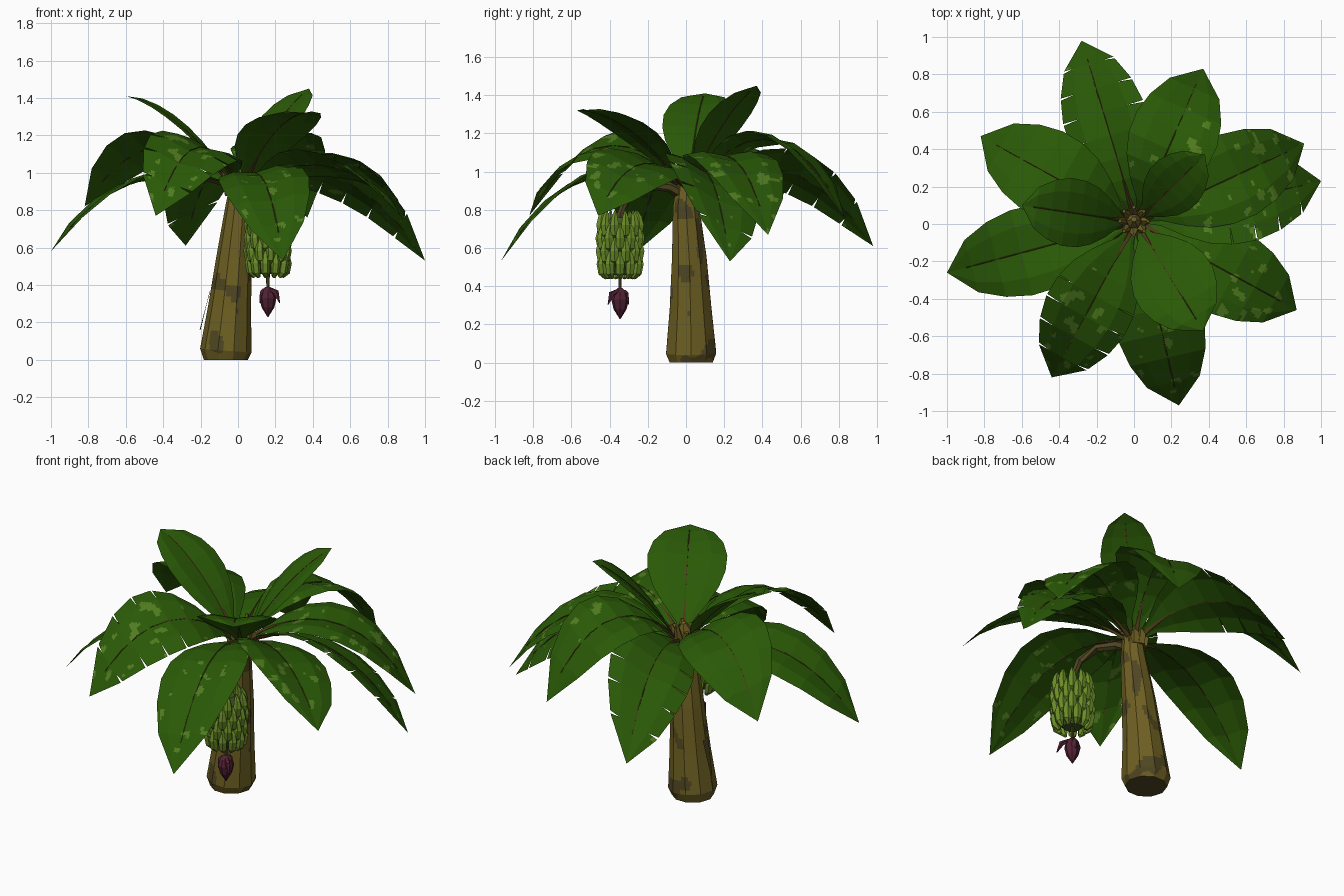
import bpy, bmesh, math
from mathutils import Vector, noise

cube = bpy.data.objects.get("Cube")
if cube:
    bpy.data.objects.remove(cube)


def material(name, r, g, b):
    m = bpy.data.materials.new(name)
    m.use_nodes = True
    m.diffuse_color = (r, g, b, 1)
    m.node_tree.nodes["Principled BSDF"].inputs["Base Color"].default_value = (r, g, b, 1)
    return m


LEAF = material("leaf green", 0.023, 0.1, 0.002)
SPOT = material("leaf spot light green", 0.08, 0.2, 0.014)
RIB = material("rib brown", 0.07, 0.04, 0.01)
BARK = material("bark olive", 0.155, 0.115, 0.016)
BARK_DARK = material("bark dark patch", 0.08, 0.062, 0.016)
FRUIT = material("fruit green", 0.145, 0.27, 0.02)
FRUIT_DARK = material("fruit stalk dark green", 0.05, 0.10, 0.012)
BUD = material("flower purple", 0.085, 0.016, 0.034)


def finish(bm, name, *mats):
    me = bpy.data.meshes.new(name)
    bm.to_mesh(me)
    bm.free()
    for m in mats:
        me.materials.append(m)
    ob = bpy.data.objects.new(name, me)
    bpy.context.collection.objects.link(ob)
    return ob


def tube(bm, points, radii, sides, mat=0):
    """Capped tube along a path, with rings turned to follow it."""
    points = [Vector(p) for p in points]
    rings = []
    for i, (p, r) in enumerate(zip(points, radii)):
        d = (points[min(i + 1, len(points) - 1)] - points[max(i - 1, 0)]).normalized()
        ref = Vector((0, 1, 0)) if abs(d.y) < 0.8 else Vector((1, 0, 0))
        a = d.cross(ref).normalized()
        b = d.cross(a)
        angles = [2 * math.pi * k / sides for k in range(sides)]
        rings.append([bm.verts.new(p + r * (a * math.cos(t) + b * math.sin(t))) for t in angles])
    faces = [bm.faces.new(rings[0][::-1]), bm.faces.new(rings[-1])]
    for lo, hi in zip(rings, rings[1:]):
        for k in range(sides):
            n = (k + 1) % sides
            faces.append(bm.faces.new((lo[k], lo[n], hi[n], hi[k])))
    for f in faces:
        f.material_index = mat


# Leaning trunk with weathered patches
bm = bmesh.new()
tube(bm, [(-0.065, 0.027, 0), (-0.065, 0.027, 0.05), (-0.045, 0.024, 0.28), (-0.02, 0.017, 0.55),
          (0.005, 0.0, 0.82), (0.015, 0.005, 0.95)],
     [0.118, 0.138, 0.115, 0.095, 0.072, 0.055], 10)
bmesh.ops.recalc_face_normals(bm, faces=bm.faces)
for f in bm.faces:
    if abs(f.normal.z) > 0.9:
        f.material_index = 1
bmesh.ops.subdivide_edges(bm, edges=bm.edges[:], cuts=8, use_grid_fill=True)
for f in bm.faces:
    c = f.calc_center_median()
    if noise.noise(Vector((c.x * 9, c.y * 9, c.z * 6))) > 0.32 - 0.8 * (c.x + 0.03):
        f.material_index = 1
finish(bm, "trunk", BARK, BARK_DARK)

# Peeling bark strip beside the trunk
bm = bmesh.new()
strip = [(-0.15, 0.0, 0.37), (-0.15, 0.05, 0.36), (-0.205, 0.05, 0.16), (-0.2, 0.03, 0.16)]
bm.faces.new([bm.verts.new(p) for p in strip])
finish(bm, "bark_peel", BARK_DARK)

# Crown of old leaf sheaths around a central shoot
bm = bmesh.new()
base = Vector((0.0, 0.015, 0.88))
tube(bm, [base, base + Vector((0, 0, 0.12)), base + Vector((0, 0.01, 0.16))], [0.05, 0.04, 0.015], 6)
for k in range(8):
    a = 2 * math.pi * k / 8
    d = Vector((math.cos(a), math.sin(a), 0))
    tube(bm, [base + d * 0.04, base + d * 0.055 + Vector((0, 0, 0.08)),
              base + d * 0.075 + Vector((0, 0, 0.13 + 0.02 * (k % 3)))], [0.03, 0.026, 0.01], 5)
finish(bm, "crown_sheaths", BARK)

# Leaves: arched spine, rolled and shallowly folded blade, optional torn margins and spots
WIDTHS = [0.012, 0.05, 0.13, 0.195, 0.23, 0.235, 0.207, 0.145, 0.0]
ROWS = len(WIDTHS) - 1
CENTRE = Vector((0.012, 0.01, 0))


def width_at(t):
    i = min(int(t * ROWS), ROWS - 1)
    return WIDTHS[i] + (WIDTHS[i + 1] - WIDTHS[i]) * (t * ROWS - i)


def leaf(name, tip, rise, arch, broad, roll, spots, torn):
    out = Vector((tip[0], tip[1], 0)) - CENTRE
    reach = out.length
    out.normalize()
    side = Vector((-out.y, out.x, 0))
    ctrl = [(0.03, 0.92), (0.27 * reach, rise), (0.66 * reach, arch), (reach, tip[2])]

    def spine(t):
        w = [(1 - t) ** 3, 3 * t * (1 - t) ** 2, 3 * t * t * (1 - t), t ** 3]
        r = sum(a * c[0] for a, c in zip(w, ctrl))
        z = sum(a * c[1] for a, c in zip(w, ctrl))
        return CENTRE + out * r + Vector((0, 0, z))

    def point(t, u, s):
        w = broad * width_at(t)
        lift = w * (0.1 if 0 < u < 1 else 0.03 * u) + roll * s * u * w
        return spine(t) + side * (s * u * w) + Vector((0, 0, lift))

    bm = bmesh.new()
    for s in (1, -1):
        for i in range(ROWS):
            t0, t1 = i / ROWS, (i + 1) / ROWS
            gap = 0.01 if torn and 3 <= i <= 6 else 0
            inner = [point(t0, 0, s), point(t1, 0, s), point(t1, 0.6, s), point(t0, 0.6, s)]
            outer = [inner[3], inner[2], point(t1 - gap, 1, s), point(t0, 1, s)]
            for quad in (inner, outer):
                bm.faces.new([bm.verts.new(p) for p in quad[::s]])
    bmesh.ops.remove_doubles(bm, verts=bm.verts, dist=0.0005)
    bmesh.ops.subdivide_edges(bm, edges=bm.edges[:], cuts=8, use_grid_fill=True)
    for f in bm.faces:
        c = f.calc_center_median()
        away = (c - CENTRE).xy.length
        if away > 0.3 and noise.noise(c * 14) > spots:
            f.material_index = 1
    ts = [k / 10 for k in range(10)]
    tube(bm, [spine(t) for t in ts], [0.003 + 0.018 * max(0, 1 - 3.5 * t) for t in ts], 4, 2)
    finish(bm, name, LEAF, SPOT, RIB)


NONE = 2.0
# name, tip, height of the two arch controls, breadth, roll, spot threshold, torn margin
for args in [
    ("low_leaf_back", (-0.28, 0.98, 0.61), 1.08, 1.12, 0.95, -0.45, 0.55, True),
    ("low_leaf_left", (1.0, 0.23, 0.53), 1.07, 1.08, 1.0, -0.45, 0.44, True),
    ("low_leaf_front", (0.24, -0.97, 0.53), 1.05, 1.09, 1.0, 0.15, 0.48, False),
    ("low_leaf_right", (-1.0, -0.26, 0.58), 1.02, 1.07, 1.0, 0.12, NONE, False),
    ("mid_leaf_back", (0.37, 0.83, 0.76), 1.2, 1.36, 1.0, -0.15, 0.52, False),
    ("mid_leaf_left_back", (0.91, 0.43, 0.67), 1.12, 1.24, 1.0, 0.0, 0.4, False),
    ("mid_leaf_left_front", (0.87, -0.46, 0.77), 1.07, 1.15, 1.0, -0.33, 0.42, False),
    ("mid_leaf_front", (-0.44, -0.82, 0.77), 1.18, 1.29, 1.0, -0.35, 0.4, True),
    ("mid_leaf_right", (-0.82, 0.47, 0.82), 1.18, 1.29, 1.0, 0.33, NONE, False),
    ("top_leaf_right", (-0.6, 0.1, 1.41), 1.13, 1.37, 0.78, 0.0, NONE, False),
    ("top_leaf_back", (0.38, 0.37, 1.45), 1.13, 1.36, 0.66, 0.0, NONE, False),
    ("top_leaf_front", (0.37, -0.57, 1.32), 1.12, 1.33, 0.95, 0.0, NONE, False),
]:
    leaf(*args)

# Drooping fruit stalk
HUB = Vector((0.16, -0.345, 0))
bm = bmesh.new()
tube(bm, [(0.015, 0.0, 0.87), (0.05, -0.09, 0.92), (0.1, -0.2, 0.93), (0.145, -0.3, 0.88),
          HUB + Vector((0, 0, 0.78)), HUB + Vector((0, 0, 0.45)), HUB + Vector((0, 0, 0.37))],
     [0.03, 0.027, 0.024, 0.022, 0.018, 0.01, 0.008], 6)
finish(bm, "fruit_stalk", BARK_DARK)

# Fruit bunch: staggered rings of curved fingers around a dark core
bm = bmesh.new()
tube(bm, [HUB + Vector((0, 0, z)) for z in (0.46, 0.5, 0.7, 0.76)], [0.05, 0.085, 0.088, 0.05], 10, 1)
for row in range(4):
    spread = 1 - 0.04 * abs(row - 1.7)
    for k in range(11):
        a = 2 * math.pi * (k + 0.5 * (row % 2)) / 11
        d = Vector((math.cos(a), math.sin(a), 0)) * spread
        z = 0.442 + 0.068 * row
        path = [HUB + d * r + Vector((0, 0, z + h)) for r, h in
                ((0.08, 0.0), (0.101, 0.028), (0.109, 0.075), (0.105, 0.115), (0.094, 0.15))]
        tube(bm, path, [0.01, 0.024, 0.026, 0.018, 0.005], 6)
finish(bm, "fruit_bunch", FRUIT, FRUIT_DARK)

# Hanging flower bud with flared petals
bm = bmesh.new()
tube(bm, [HUB + Vector((0, 0, z)) for z in (0.39, 0.37, 0.33, 0.28, 0.23)],
     [0.012, 0.034, 0.046, 0.034, 0.003], 8)
for a, flare in ((-45, 0.088), (75, 0.045), (195, 0.045)):
    d = Vector((math.cos(math.radians(a)), math.sin(math.radians(a)), 0))
    tube(bm, [HUB + d * r + Vector((0, 0, z)) for r, z in
              ((0.02, 0.375), (0.7 * flare, 0.36), (flare, 0.305))], [0.012, 0.016, 0.003], 5)
finish(bm, "flower_bud", BUD)
